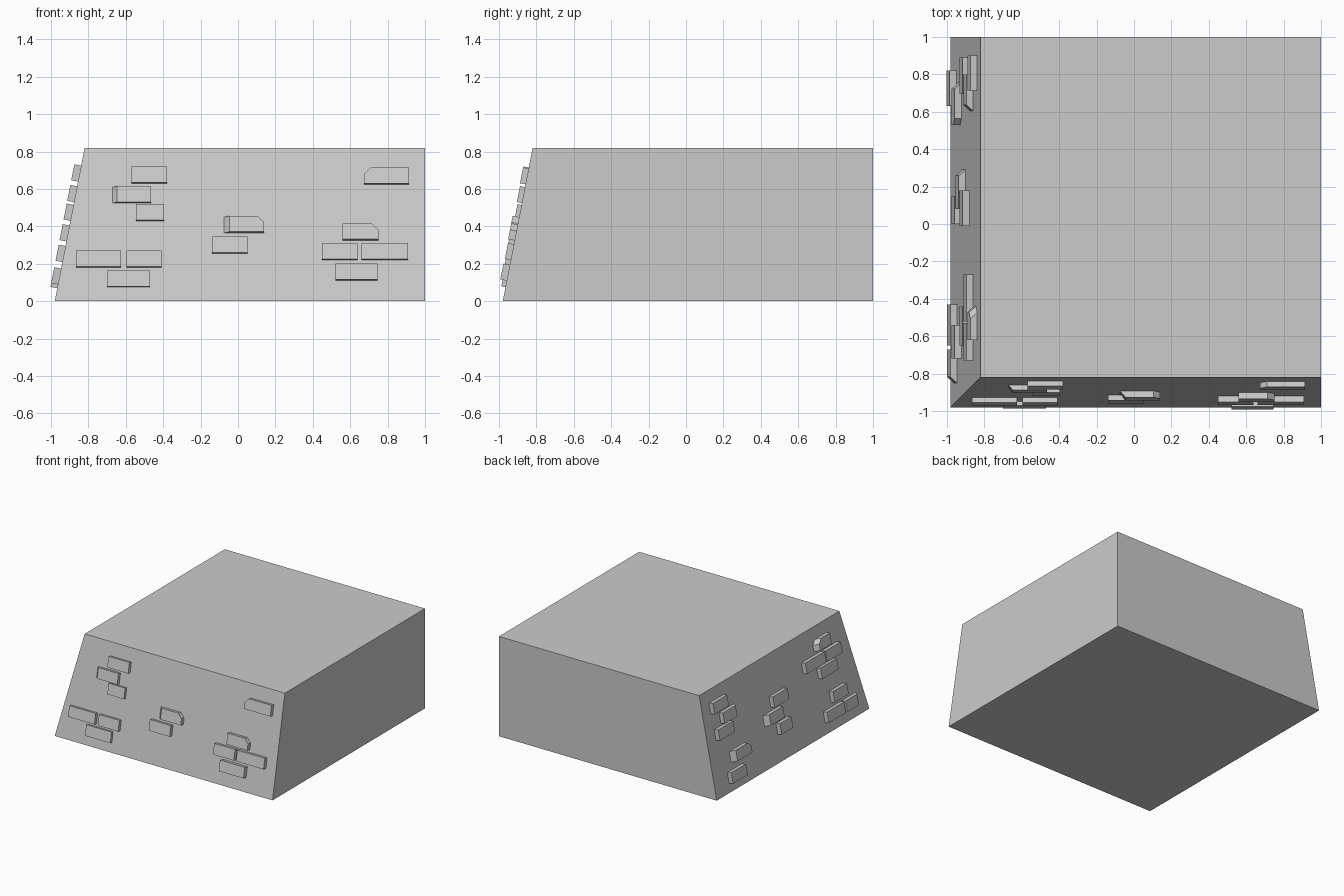
import bpy, bmesh
from mathutils import Matrix, Vector

cube = bpy.data.objects.get("Cube")
if cube:
    bpy.data.objects.remove(cube)

HEIGHT, FOOT, LEAN = 0.82, -0.98, 0.16

# One stone colour for everything
stone = bpy.data.materials.new("stone_grey")
stone.use_nodes = True
stone.diffuse_color = (0.6, 0.6, 0.6, 1)
stone.node_tree.nodes["Principled BSDF"].inputs["Base Color"].default_value = (0.6, 0.6, 0.6, 1)


def finish(name, bm):
    bmesh.ops.recalc_face_normals(bm, faces=bm.faces)
    mesh = bpy.data.meshes.new(name)
    bm.to_mesh(mesh)
    bm.free()
    mesh.materials.append(stone)
    bpy.context.collection.objects.link(bpy.data.objects.new(name, mesh))


# Wall block: a box whose front and right sides lean inwards
bm = bmesh.new()
bmesh.ops.create_cube(bm, size=2)
for v in bm.verts:
    top = v.co.z > 0
    inset = FOOT + (LEAN if top else 0)
    v.co = (max(v.co.x, inset), max(v.co.y, inset), HEIGHT if top else 0)
finish("wall_block", bm)


def wall_frame(along, inward):
    """Matrix with axes along the wall, up its slope and out of it."""
    up = (inward * LEAN + Vector((0, 0, HEIGHT))).normalized()
    out = (Vector((0, 0, LEAN)) - inward * HEIGHT).normalized()
    frame = Matrix((along, up, out)).transposed().to_4x4()
    frame.translation = inward * FOOT
    return frame


def brick(name, frame, start, end, low, tall, thick, cuts=""):
    """Brick on a wall; cuts: s/e chamfer the top corner, S/E slant that end."""
    stretch = (HEIGHT ** 2 + LEAN ** 2) ** 0.5 / HEIGHT
    bottom, top = low * stretch, (low + tall) * stretch
    chamfer = 0.035
    outline = [(start, bottom), (end, bottom)]
    outline += [(end, top - chamfer), (end - chamfer, top)] if "e" in cuts else [(end, top)]
    outline += [(start + chamfer, top), (start, top - chamfer)] if "s" in cuts else [(start, top)]
    middle = (start + end) / 2

    def outer(t):
        if "S" in cuts and t < middle:
            return t + thick
        if "E" in cuts and t > middle:
            return t - thick
        return t

    bm = bmesh.new()
    back = [bm.verts.new(frame @ Vector((t, s, -0.005))) for t, s in outline]
    face = [bm.verts.new(frame @ Vector((outer(t), s, thick))) for t, s in outline]
    bm.faces.new(back)
    bm.faces.new(face)
    for i in range(len(back)):
        j = (i + 1) % len(back)
        bm.faces.new((back[i], back[j], face[j], face[i]))
    finish(name, bm)


X, Y = Vector((1, 0, 0)), Vector((0, 1, 0))
front, side = wall_frame(X, Y), wall_frame(Y, X)

# Front bricks: start, end, low edge, thickness, cuts
front_bricks = [
    (-.57, -.38, .63, .027, ""), (-.675, -.465, .525, .027, "S"),
    (-.545, -.395, .43, .022, ""), (-.865, -.625, .18, .027, ""),
    (-.595, -.41, .18, .027, ""), (-.7, -.47, .075, .022, ""),
    (-.08, .14, .365, .035, "Se"), (-.14, .05, .255, .03, ""),
    (.675, .915, .625, .03, "s"), (.56, .75, .325, .035, "e"),
    (.45, .64, .22, .032, ""), (.66, .91, .22, .032, ""),
    (.52, .745, .11, .035, ""),
]
for start, end, low, thick, cuts in front_bricks:
    brick("front_brick", front, start, end, low, .085, thick, cuts)

# Right side bricks: start, end, low edge, cuts
side_bricks = [
    (.715, .9, .64, ""), (.6, .8, .53, "S"), (.695, .89, .43, ""),
    (.53, .76, .21, "sE"), (.63, .82, .07, ""),
    (-.01, .18, .43, ""), (.08, .295, .32, "E"), (0, .15, .21, ""),
    (-.62, -.435, .64, "eE"), (-.52, -.27, .53, ""), (-.73, -.53, .53, ""),
    (-.65, -.44, .43, ""), (-.72, -.54, .21, ""),
    (-.65, -.43, .09, ""), (-.855, -.67, .09, "S"),
]
for start, end, low, cuts in side_bricks:
    brick("side_brick", side, start, end, low, .085, .037, cuts)
